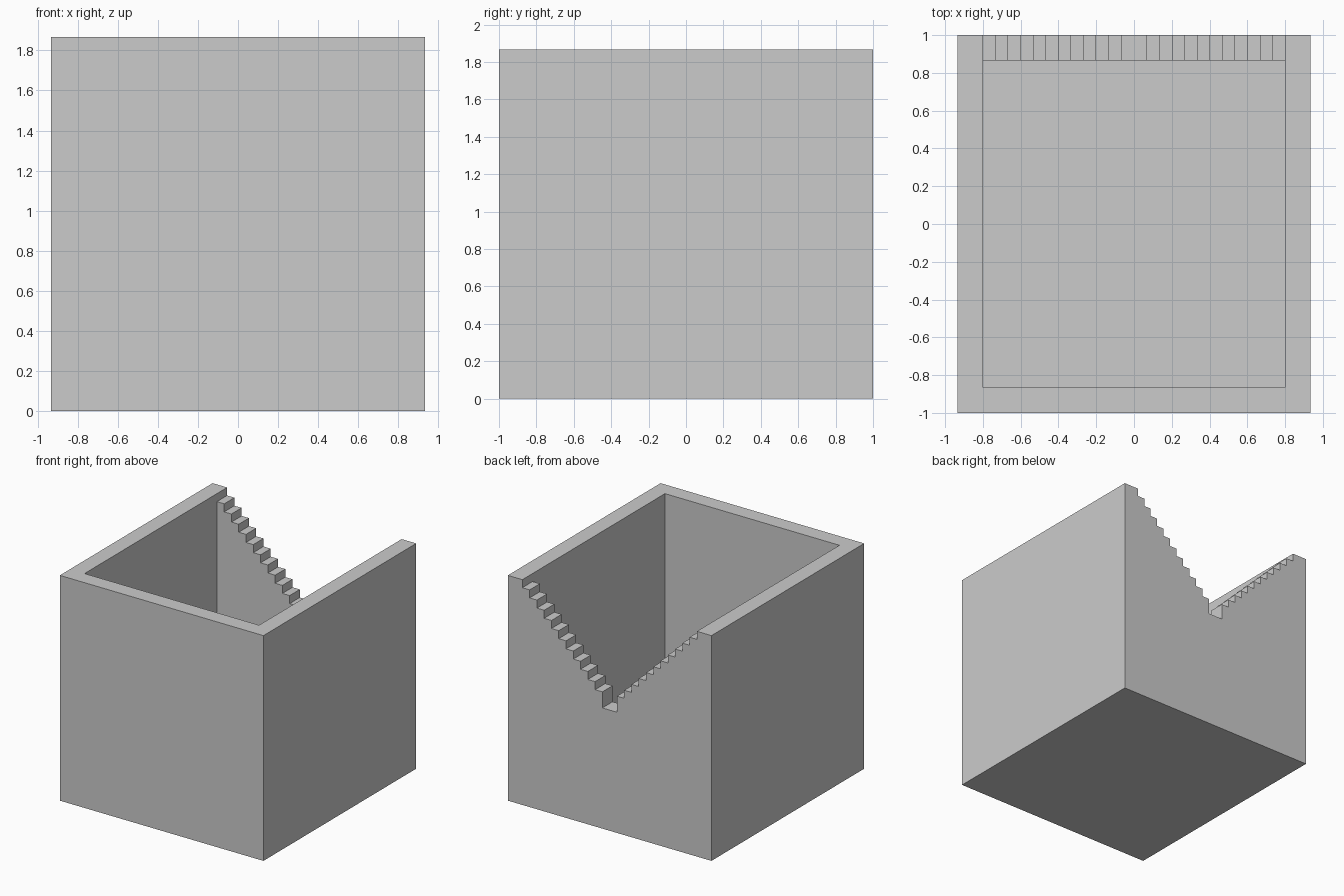
import bpy
import bmesh

U = 1 / 15  # grid module; the walls are two modules thick
HALF_X, HALF_Y, HEIGHT, WALL = 14, 15, 28, 2
STEPS = 11  # stairs on each side of the notch

old = bpy.data.objects.get("Cube")
if old:
    bpy.data.objects.remove(old, do_unlink=True)

stone = bpy.data.materials.new("plain grey")
stone.use_nodes = True
grey = (0.6, 0.6, 0.6, 1)
stone.diffuse_color = grey
stone.node_tree.nodes["Principled BSDF"].inputs["Base Color"].default_value = grey


def prism(name, profile, y0, y1):
    """Extrude an (x, z) outline, given in modules, from y0 to y1."""
    bm = bmesh.new()
    face = bm.faces.new([bm.verts.new((x * U, y0 * U, z * U)) for x, z in profile])
    ext = bmesh.ops.extrude_face_region(bm, geom=[face])
    moved = [g for g in ext["geom"] if isinstance(g, bmesh.types.BMVert)]
    bmesh.ops.translate(bm, verts=moved, vec=(0, (y1 - y0) * U, 0))
    bmesh.ops.recalc_face_normals(bm, faces=bm.faces)
    mesh = bpy.data.meshes.new(name)
    bm.to_mesh(mesh)
    bm.free()
    mesh.materials.append(stone)
    obj = bpy.data.objects.new(name, mesh)
    bpy.context.collection.objects.link(obj)
    return obj


def rect(x, z0, z1):
    return [(-x, z0), (x, z0), (x, z1), (-x, z1)]


def cut(target, cutter):
    mod = target.modifiers.new("cut", "BOOLEAN")
    mod.operation, mod.solver, mod.object = "DIFFERENCE", "EXACT", cutter
    bpy.context.view_layer.objects.active = target
    bpy.ops.object.modifier_apply(modifier=mod.name)
    bpy.data.objects.remove(cutter, do_unlink=True)


# Open-topped box
box = prism("stepped_box", rect(HALF_X, 0, HEIGHT), -HALF_Y, HALF_Y)
inner = HALF_X - WALL
cut(box, prism("cavity_cutter", rect(inner, WALL, HEIGHT + 4),
               WALL - HALF_Y, HALF_Y - WALL))

# Stepped V notch through the back wall: one side of the outline, then mirrored
side = [(inner, HEIGHT + 4)]
for i in range(STEPS):
    tread = HEIGHT - 1 - i
    side += [(inner - i, tread), (inner - i - 1, tread)]
side.append((inner - STEPS, HEIGHT - STEPS - 2))
outline = side + [(-x, z) for x, z in reversed(side)]
cut(box, prism("notch_cutter", outline, HALF_Y - WALL - 1, HALF_Y + 1))
